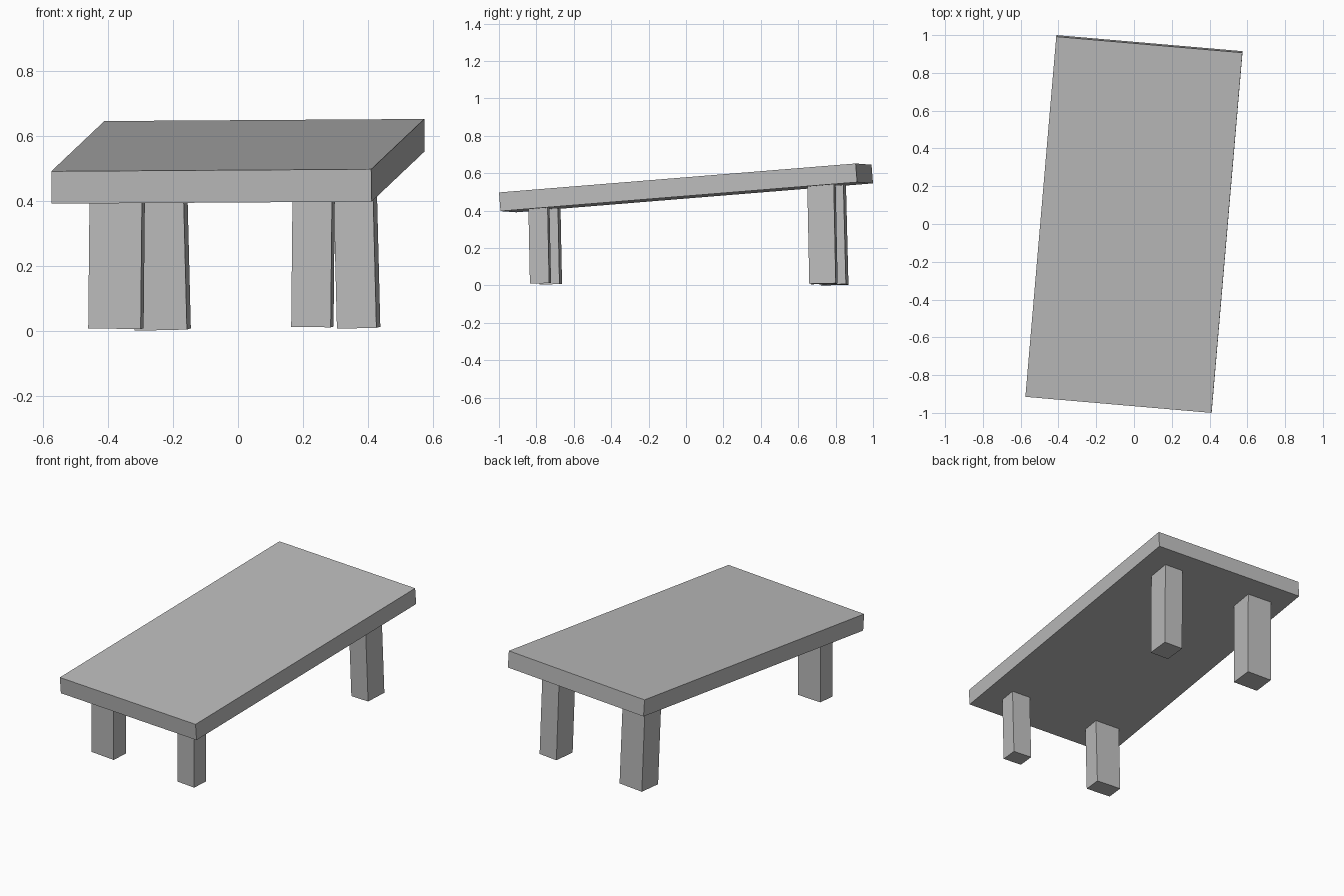
import bpy
import math
from mathutils import Matrix, Vector

cube = bpy.data.objects.get("Cube")
if cube:
    bpy.data.objects.remove(cube, do_unlink=True)

grey = bpy.data.materials.new("plain_grey")
grey.use_nodes = True
colour = (0.5, 0.5, 0.5, 1)
grey.diffuse_color = colour
grey.node_tree.nodes["Principled BSDF"].inputs["Base Color"].default_value = colour

YAW = math.radians(-4.9)
SIDE = Vector((math.cos(YAW), math.sin(YAW), 0))


def box(name, centre, size, up):
    """Flat-sided box turned by the yaw, its own z axis along up."""
    z = Vector(up).normalized()
    x = (SIDE - z * SIDE.dot(z)).normalized()
    y = z.cross(x)
    bpy.ops.mesh.primitive_cube_add(size=1)
    obj = bpy.context.object
    obj.name = name
    turn = Matrix((x, y, z)).transposed().to_4x4()
    obj.data.transform(Matrix.Translation(centre) @ turn @ Matrix.Diagonal((*size, 1)))
    obj.data.materials.append(grey)
    return obj


# Sloping slab
TOP_CENTRE = Vector((0, 0, 0.5215))
TOP_NORMAL = Vector((-0.0135, -0.08, 1)).normalized()
box("table_top", TOP_CENTRE, (0.989, 1.92, 0.1), TOP_NORMAL)

# Legs: foot centre, width, depth, lean per unit of height
legs = {
    "front_left_leg": ((0.229, -0.778, 0.012), 0.122, 0.103, (0.01, -0.02, 1)),
    "front_right_leg": ((-0.376, -0.723, 0.007), 0.162, 0.107, (0.01, -0.02, 1)),
    "back_left_leg": ((0.3715, 0.735, 0.009), 0.122, 0.142, (-0.025, -0.02, 1)),
    "back_right_leg": ((-0.232, 0.791, 0.0035), 0.162, 0.142, (-0.025, -0.025, 1)),
}
for name, (foot, width, depth, lean) in legs.items():
    foot, axis = Vector(foot), Vector(lean).normalized()
    # Each leg ends inside the slab
    length = (TOP_CENTRE - foot).dot(TOP_NORMAL) / axis.dot(TOP_NORMAL)
    box(name, foot + axis * length / 2, (width, depth, length), axis)
